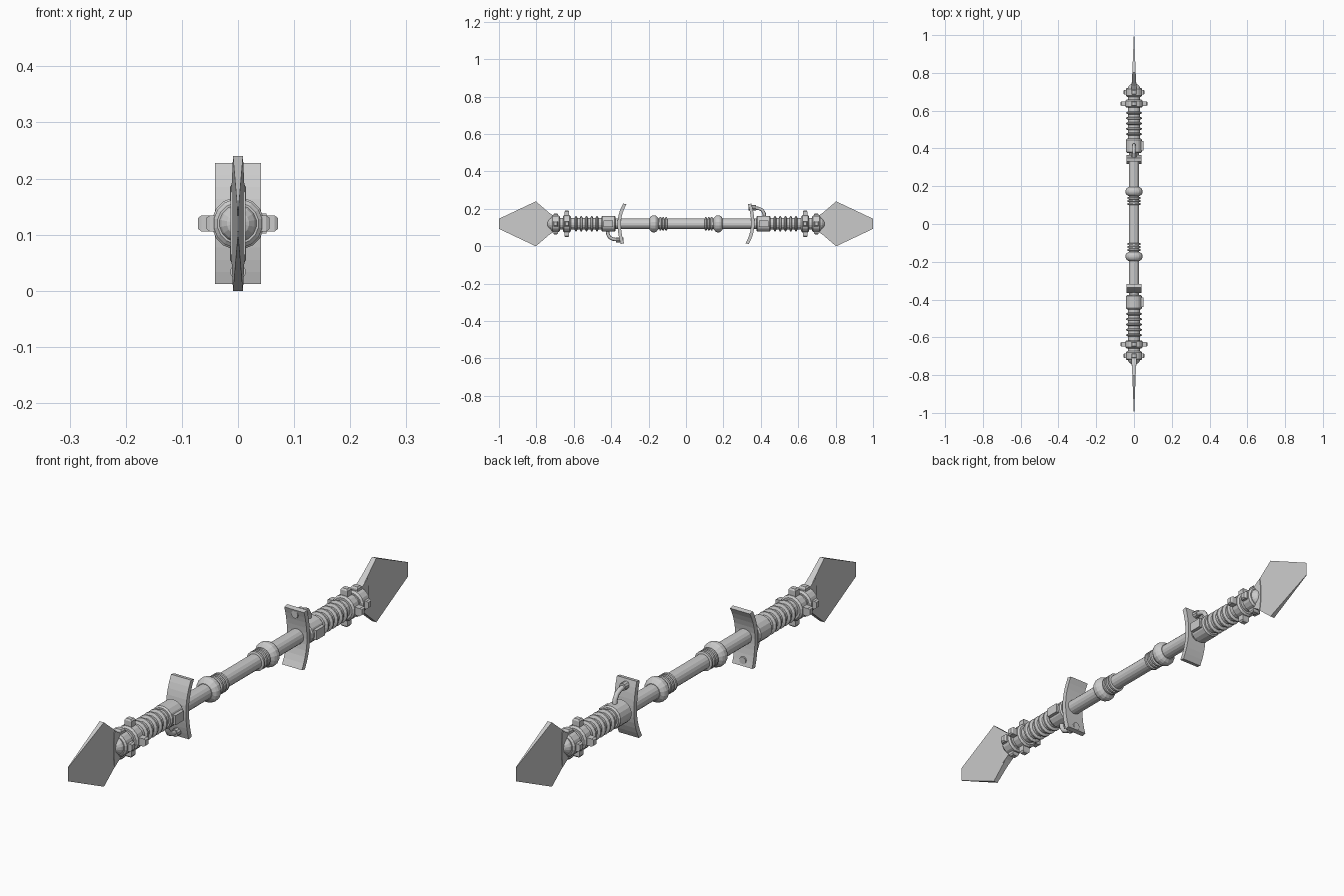
import bpy, bmesh
from math import pi, cos, sin
from mathutils import Matrix, Vector

if "Cube" in bpy.data.objects:
    bpy.data.objects.remove(bpy.data.objects["Cube"])

CENTRE = Matrix.Translation((0, 0, 0.12))
FLIP = CENTRE @ Matrix.Rotation(pi, 4, 'X')


def place(name, bm, both=True):
    """Object on the +y half, plus a copy turned half round the x axis."""
    bmesh.ops.recalc_face_normals(bm, faces=bm.faces)
    me = bpy.data.meshes.new(name)
    bm.to_mesh(me)
    bm.free()
    put(name, me, both)


def put(name, me, both=True):
    for tag, mat in (("", CENTRE), ("_opposite", FLIP))[:2 if both else 1]:
        ob = bpy.data.objects.new(name + tag, me)
        ob.matrix_world = mat
        bpy.context.collection.objects.link(ob)


def lathe(name, profile, both=True, n=16):
    """Turn (y, radius) points round the y axis, with closed ends."""
    bm = bmesh.new()
    rings = [[bm.verts.new((r * cos(2 * pi * (i + .5) / n), y, r * sin(2 * pi * (i + .5) / n)))
              for i in range(n)] for y, r in profile]
    for a, b in zip(rings, rings[1:]):
        for i in range(n):
            j = (i + 1) % n
            bm.faces.new((a[i], a[j], b[j], b[i]))
    bm.faces.new(rings[0])
    bm.faces.new(rings[-1])
    place(name, bm, both)


def slab(name, outline, half):
    """Plate from (y, z) points; half(y) is the half thickness in x."""
    bm = bmesh.new()
    l = [bm.verts.new((-half(y), y, z)) for y, z in outline]
    r = [bm.verts.new((half(y), y, z)) for y, z in outline]
    bm.faces.new(l)
    bm.faces.new(r[::-1])
    for i in range(len(l)):
        j = (i + 1) % len(l)
        bm.faces.new((l[i], l[j], r[j], r[i]))
    bmesh.ops.triangulate(bm, faces=[f for f in bm.faces if len(f.verts) > 4])
    place(name, bm)


# Shaft and grip rings
lathe("shaft", [(-0.72, 0.028), (0.72, 0.028)], both=False)
lathe("grip_knob", [(0.148, 0.03), (0.157, 0.042), (0.166, 0.046), (0.178, 0.046),
                    (0.187, 0.042), (0.196, 0.03)])
for i, y in enumerate((0.137, 0.122, 0.106)):
    lathe(f"grip_ring_{i}", [(y - .006, 0.029), (y - .004, 0.036), (y + .004, 0.036), (y + .006, 0.029)])

# Sleeve, ribbed section and end dome
lathe("sleeve", [(0.377, 0.038), (0.382, 0.043), (0.446, 0.043), (0.452, 0.038)])
lathe("rib_core", [(0.45, 0.032), (0.72, 0.032)])
for i in range(5):
    y = 0.476 + i * 0.028
    lathe(f"rib_{i}", [(y - .008, 0.031), (y - .003, 0.042), (y + .003, 0.042), (y + .008, 0.031)])
lathe("end_dome", [(0.715, 0.036), (0.728, 0.03), (0.738, 0.02), (0.743, 0.008)])

# Bolted collars, each with four chamfered bolts
for k, (y, r, top, w) in enumerate(((0.637, 0.047, 0.071, 0.021), (0.697, 0.044, 0.056, 0.024))):
    lathe(f"collar_{k}", [(y - w, r - .007), (y - w + .006, r), (y + w - .006, r), (y + w, r - .007)])
    bm = bmesh.new()
    for q in range(4):
        rot = Matrix.Rotation(q * pi / 2, 4, 'Y')
        rings = [[bm.verts.new(rot @ Vector((x, y + sy * h * .85, sz * h)))
                  for sy, sz in ((-1, -1), (1, -1), (1, 1), (-1, 1))]
                 for x, h in ((0.03, .0145), (top - .006, .0145), (top, .010))]
        for a, b in zip(rings, rings[1:]):
            for i in range(4):
                bm.faces.new((a[i], a[i - 1], b[i - 1], b[i]))
        bm.faces.new(rings[0])
        bm.faces.new(rings[-1])
    place(f"collar_bolts_{k}", bm)

# Side plate on the sleeve
bm = bmesh.new()
bmesh.ops.create_cube(bm, size=1, matrix=Matrix.Translation((0.04, 0.415, 0))
                      @ Matrix.Diagonal((0.022, 0.05, 0.036, 1)))
place("sleeve_plate", bm)

# Curved hand guard
N = 10
zs = [-0.108 + 0.216 * i / N for i in range(N + 1)]
bend = [0.366 - (0.030 if z < 0 else 0.017) * (z / 0.108) ** 2 for z in zs]
outer = list(zip(bend, zs))
inner = [(y - 0.018, z * 0.97) for y, z in outer]
bm = bmesh.new()
rows = [[bm.verts.new((x, y, z)) for x, (y, z) in
         ((-.041, o), (.041, o), (.041, p), (-.041, p))] for o, p in zip(outer, inner)]
for a, b in zip(rows, rows[1:]):
    for i in range(4):
        bm.faces.new((a[i], a[i - 1], b[i - 1], b[i]))
bm.faces.new(rows[0])
bm.faces.new(rows[-1])
place("hand_guard", bm)

# Bent tube from sleeve to guard
cu = bpy.data.curves.new("guard_tube", 'CURVE')
cu.dimensions = '3D'
cu.bevel_depth = 0.009
cu.bevel_resolution = 2
cu.use_fill_caps = True
path = [(0.42, 0.03), (0.418, 0.055), (0.408, 0.073), (0.39, 0.082), (0.365, 0.085), (0.335, 0.087)]
sp = cu.splines.new('POLY')
sp.points.add(len(path) - 1)
for p, (y, z) in zip(sp.points, path):
    p.co = (0, y, z, 1)
tmp = bpy.data.objects.new("tube_tmp", cu)
bpy.context.collection.objects.link(tmp)
bpy.context.view_layer.update()
mesh = bpy.data.meshes.new_from_object(tmp.evaluated_get(bpy.context.evaluated_depsgraph_get()))
bpy.data.objects.remove(tmp)
put("guard_tube", mesh)

# Tube end knob through the guard
bm = bmesh.new()
bmesh.ops.create_cone(bm, cap_ends=True, segments=10, radius1=0.014, radius2=0.014, depth=0.042,
                      matrix=Matrix.Translation((0, 0.354, 0.086)) @ Matrix.Rotation(pi / 2, 4, 'X'))
place("tube_knob", bm)

# Forked blade, tapering to its tips, and the thicker socket at its root
half = [(0.715, 0.045), (0.803, 0.12), (1.0, 0.027), (0.837, 0.024), (0.837, 0.037), (0.755, 0.014)]
slab("forked_blade", half + [(y, -z) for y, z in half[::-1]], lambda y: 0.001 + (1 - y) * 0.04)
slab("blade_socket", [(0.705, 0.042), (0.745, 0.067), (0.75, 0.03), (0.75, -0.03),
                      (0.745, -0.067), (0.705, -0.042)], lambda y: 0.0135)
